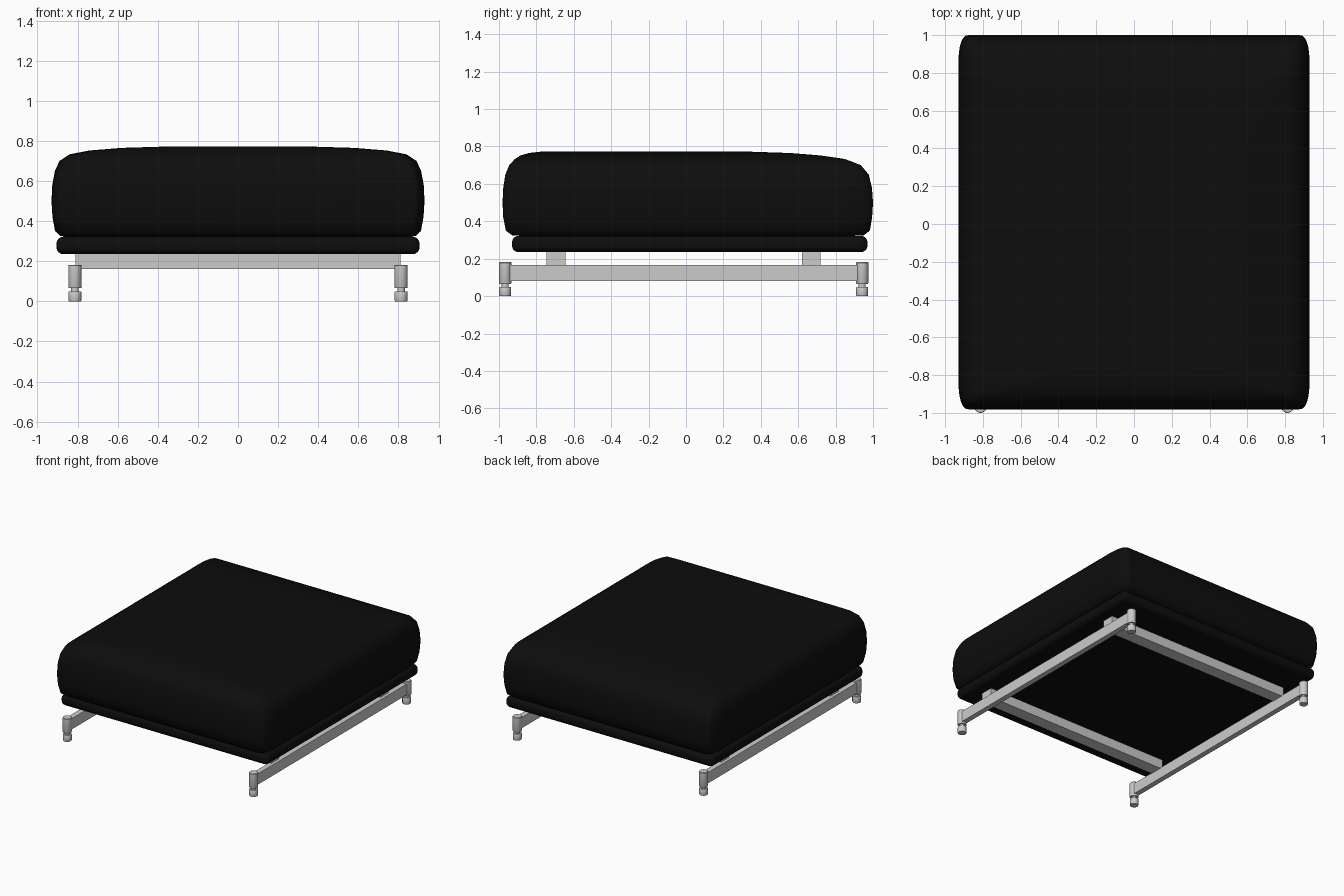
import bpy, bmesh, math

if "Cube" in bpy.data.objects:
    bpy.data.objects.remove(bpy.data.objects["Cube"])

black = bpy.data.materials.new("black_fabric")
black.diffuse_color = (0.004, 0.004, 0.004, 1)
black.use_nodes = True
black.node_tree.nodes["Principled BSDF"].inputs["Base Color"].default_value = black.diffuse_color


def make_object(name, bm, smooth_angle=None, mat=None):
    bmesh.ops.recalc_face_normals(bm, faces=bm.faces)
    mesh = bpy.data.meshes.new(name)
    bm.to_mesh(mesh)
    bm.free()
    ob = bpy.data.objects.new(name, mesh)
    bpy.context.collection.objects.link(ob)
    if mat:
        mesh.materials.append(mat)
    if smooth_angle:
        bpy.ops.object.select_all(action='DESELECT')
        ob.select_set(True)
        bpy.context.view_layer.objects.active = ob
        bpy.ops.object.shade_smooth_by_angle(angle=math.radians(smooth_angle))
    return ob


def box(name, x, y, z, bevel=0, mat=None):
    """Box from (min, max) ranges, optionally rounded."""
    bm = bmesh.new()
    bmesh.ops.create_cube(bm, size=1)
    for v in bm.verts:
        v.co = [r[0] if c < 0 else r[1] for c, r in zip(v.co, (x, y, z))]
    if bevel:
        bmesh.ops.bevel(bm, geom=bm.edges[:], offset=bevel, segments=6,
                        profile=0.5, affect='EDGES')
    return make_object(name, bm, 40 if bevel else None, mat)


def skin(bm, rings):
    """Join rings of points with quads and cap both ends."""
    loops = [[bm.verts.new(p) for p in r] for r in rings]
    n = len(loops[0])
    for a, b in zip(loops, loops[1:]):
        for i in range(n):
            bm.faces.new((a[i], a[(i + 1) % n], b[(i + 1) % n], b[i]))
    bm.faces.new(loops[0][::-1])
    bm.faces.new(loops[-1])


def cushion_ring(hx, y0, y1, z, rx=0.055, ry=0.17, steps=8):
    """Rectangle with elliptical corners."""
    pts = []
    for sx, sy, start in ((1, 1, 0), (-1, 1, 90), (-1, -1, 180), (1, -1, 270)):
        cx = sx * (hx - rx)
        cy = y1 - ry if sy > 0 else y0 + ry
        for i in range(steps + 1):
            a = math.radians(start + 90 * i / steps)
            c, s = math.cos(a), math.sin(a)
            pts.append((cx + rx * math.copysign(abs(c) ** 0.8, c),
                        cy + ry * math.copysign(abs(s) ** 0.8, s), z))
    return pts


# Seat cushion: half width, front y, back y, height
levels = [
    (0.80, -0.85, 0.85, 0.32), (0.885, -0.93, 0.95, 0.325),
    (0.912, -0.963, 0.983, 0.35), (0.925, -0.977, 0.995, 0.42),
    (0.930, -0.981, 1.0, 0.50), (0.926, -0.977, 0.994, 0.58),
    (0.913, -0.966, 0.977, 0.65), (0.890, -0.945, 0.935, 0.70),
    (0.840, -0.915, 0.850, 0.733), (0.74, -0.885, 0.72, 0.752),
    (0.58, -0.84, 0.56, 0.765), (0.35, -0.78, 0.35, 0.772),
]
bm = bmesh.new()
skin(bm, [cushion_ring(*l) for l in levels])
cushion = make_object("seat_cushion", bm, 60, black)

# Padded base under the cushion
box("padded_base", (-0.905, 0.905), (-0.93, 0.97), (0.235, 0.322), 0.035, black)

# Cross bars carrying the base
for name, y in (("front", -0.695), ("back", 0.67)):
    box(name + "_cross_bar", (-0.81, 0.81), (y - 0.05, y + 0.05), (0.16, 0.24))

# Side rails and turned legs
leg_profile = [(0.030, 0), (0.032, 0.004), (0.032, 0.046), (0.030, 0.05),
               (0.019, 0.05), (0.019, 0.066), (0.031, 0.066), (0.033, 0.07),
               (0.033, 0.178), (0.030, 0.182)]
SIDES = 24
for side, x in (("left", -0.813), ("right", 0.813)):
    box(side + "_rail", (x - 0.021, x + 0.021), (-0.965, 0.94), (0.08, 0.165))
    for end, y in (("front", -0.967), ("back", 0.942)):
        bm = bmesh.new()
        skin(bm, [[(x + r * math.cos(2 * math.pi * i / SIDES),
                    y + r * math.sin(2 * math.pi * i / SIDES), z)
                   for i in range(SIDES)] for r, z in leg_profile])
        make_object(f"{end}_{side}_leg", bm, 30)
